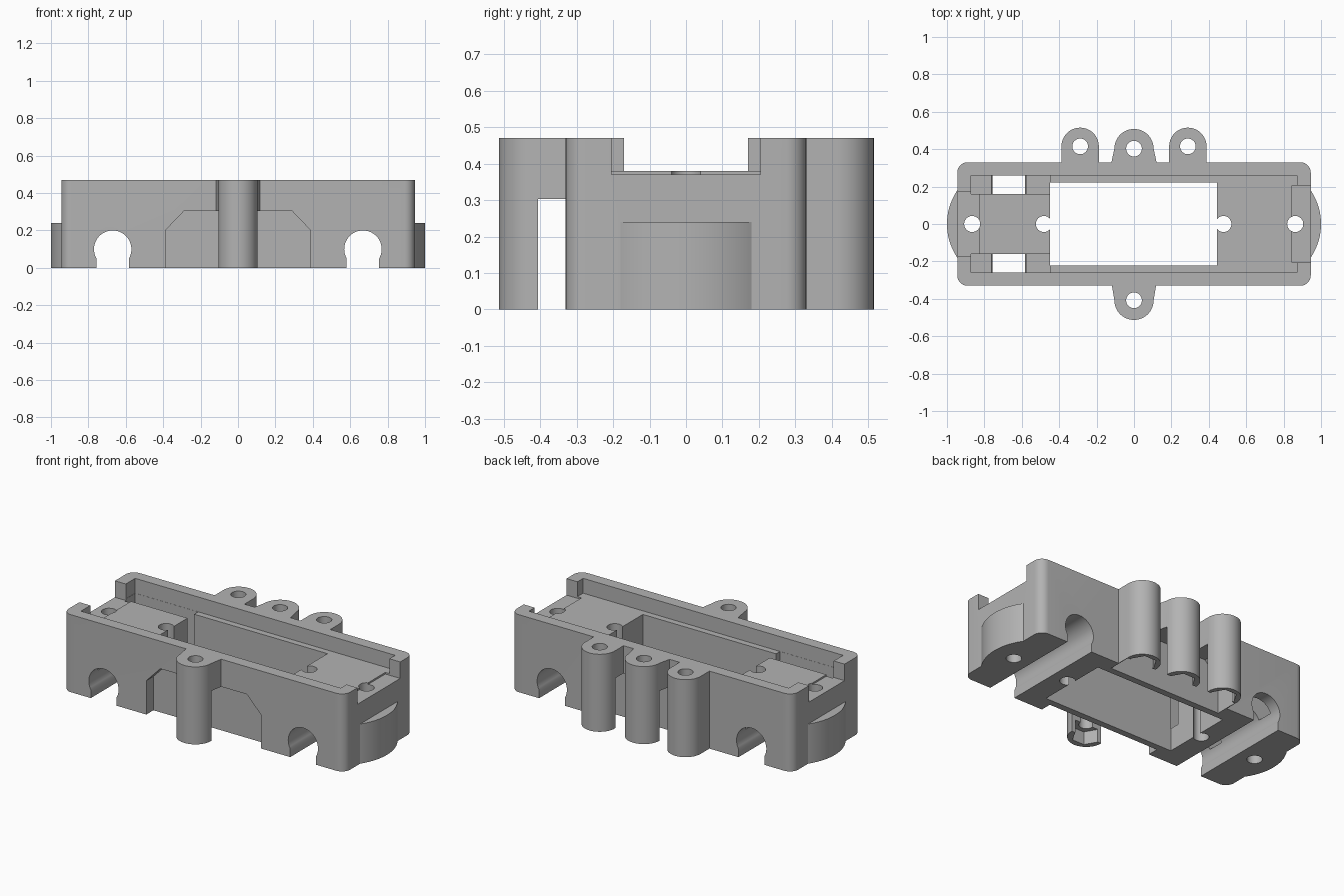
import bpy, bmesh, math
from mathutils import Vector

default = bpy.data.objects.get("Cube")
if default:
    bpy.data.objects.remove(default, do_unlink=True)

grey = bpy.data.materials.new("plain grey")
grey.use_nodes = True
grey.diffuse_color = (0.45, 0.45, 0.45, 1)
grey.node_tree.nodes["Principled BSDF"].inputs["Base Color"].default_value = (0.45, 0.45, 0.45, 1)


def prism(name, points, low, high, axis="z"):
    """Extrude a flat outline along z, or an x-z outline along y."""
    bm = bmesh.new()
    if axis == "z":
        verts = [bm.verts.new((a, b, low)) for a, b in points]
        step = Vector((0, 0, high - low))
    else:
        verts = [bm.verts.new((a, low, b)) for a, b in points]
        step = Vector((0, high - low, 0))
    face = bm.faces.new(verts)
    made = bmesh.ops.extrude_face_region(bm, geom=[face])["geom"]
    bmesh.ops.translate(bm, vec=step, verts=[g for g in made if isinstance(g, bmesh.types.BMVert)])
    bmesh.ops.recalc_face_normals(bm, faces=bm.faces)
    mesh = bpy.data.meshes.new(name)
    bm.to_mesh(mesh)
    bm.free()
    mesh.materials.append(grey)
    obj = bpy.data.objects.new(name, mesh)
    bpy.context.collection.objects.link(obj)
    return obj


def arc(cx, cy, r, start, end, steps):
    angles = [math.radians(start + (end - start) * i / steps) for i in range(steps + 1)]
    return [(cx + r * math.cos(a), cy + r * math.sin(a)) for a in angles]


def circle(cx, cy, r, sides=32, turn=0):
    return arc(cx, cy, r, turn, turn + 360, sides)[:-1]


def rect(x0, x1, y0, y1):
    return [(x0, y0), (x1, y0), (x1, y1), (x0, y1)]


def combine(target, other, operation):
    mod = target.modifiers.new(operation.lower(), "BOOLEAN")
    mod.operation = operation
    mod.solver = "EXACT"
    mod.object = other
    bpy.context.view_layer.objects.active = target
    bpy.ops.object.modifier_apply(modifier=mod.name)
    bpy.data.objects.remove(other, do_unlink=True)


def add(*args):
    combine(body, prism(*args), "UNION")


def cut(*args):
    combine(body, prism(*args), "DIFFERENCE")


# Rounded main block
HEIGHT = 0.47
outline = []
for sx, sy, start in ((1, 1, 0), (-1, 1, 90), (-1, -1, 180), (1, -1, 270)):
    outline += arc(sx * 0.89, sy * 0.275, 0.055, start, start + 90, 8)
body = prism("mount_body", outline, 0, HEIGHT)

# Bulged ends
for side in (1, -1):
    bulge = arc(0.68, 0, 0.32, -37, 37, 24)
    add("end_bulge", [(side * x, y) for x, y in bulge], 0, 0.24)

# Screw posts: two flared centre posts and two straight outer posts at the back
posts = [(0, -0.408, 0.105, 0.123), (0, 0.403, 0.105, 0.127),
         (-0.288, 0.415, 0.1, 0.1), (0.288, 0.415, 0.1, 0.1)]
for px, py, r, flare in posts:
    s = math.copysign(1, py)
    shape = [(px + flare, 0.3)] + arc(px, abs(py), r, 0, 180, 24) + [(px - flare, 0.3)]
    add("screw_post", [(x, s * y) for x, y in shape], 0, HEIGHT)

# Top recess and the notches through both ends
cut("top_recess", rect(-0.872, 0.872, -0.26, 0.26), 0.38, 0.6)
cut("right_notch", rect(-1.1, -0.83, -0.17, 0.17), 0.37, 0.6)
cut("left_notch", rect(0.845, 1.1, -0.205, 0.205), 0.37, 0.6)

# Main opening
cut("main_opening", rect(-0.45, 0.445, -0.222, 0.222), -0.1, 0.6)

# Side pockets and outer-wall reliefs, mirrored front to back
relief = [(-0.384, -0.1), (0.384, -0.1), (0.384, 0.205), (0.29, 0.303),
          (-0.29, 0.303), (-0.384, 0.205)]
for s in (1, -1):
    y0, y1 = sorted((s * 0.16, s * 0.259))
    cut("side_pocket", rect(-0.871, -0.449, y0, y1), 0.14, 0.6)
    y0, y1 = sorted((s * 0.262, s * 0.406))
    cut("wall_relief", relief, y0, y1, "y")

# Keyhole channels running front to back
for x in (-0.67, 0.668):
    keyhole = arc(x, 0.1, 0.1, -30, 210, 32) + [(x - 0.0866, -0.1), (x + 0.0866, -0.1)]
    cut("cable_channel", keyhole, -0.6, 0.6, "y")

# Vertical screw holes
for x in (-0.865, -0.482, 0.478, 0.862):
    cut("floor_hole", circle(x, 0, 0.043), -0.1, 0.6)
for px, py, r, flare in posts:
    cut("post_hole", circle(px, py, 0.042), -0.1, 0.6)
    cut("nut_pocket", circle(px, py, 0.08, 6), -0.1, 0.08)

# Smooth the round walls, keep the edges sharp
bpy.ops.object.select_all(action="DESELECT")
body.select_set(True)
bpy.context.view_layer.objects.active = body
bpy.ops.object.shade_smooth_by_angle(angle=math.radians(30))
